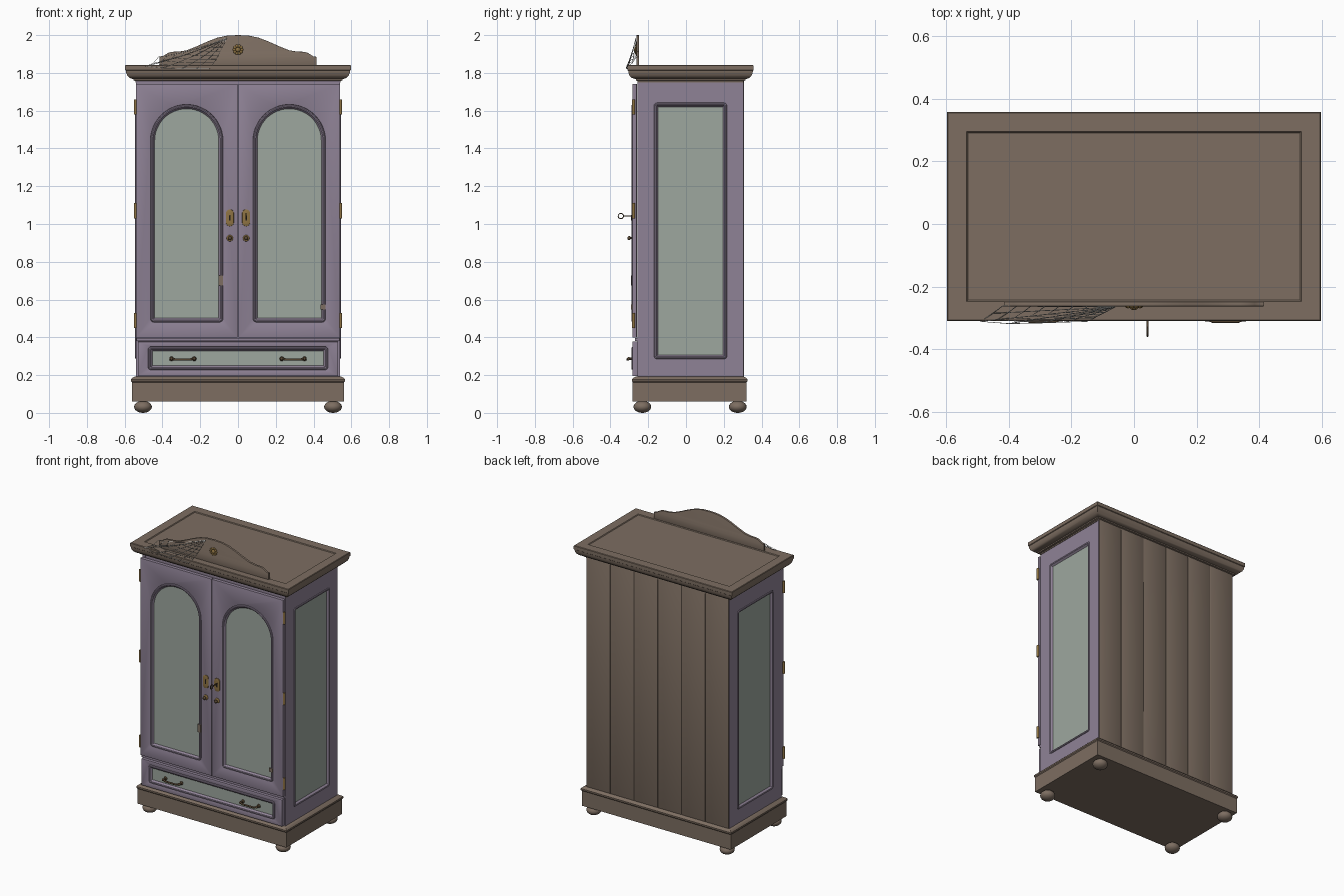
import bpy, bmesh, math
from mathutils import Vector, Matrix

if "Cube" in bpy.data.objects:
    bpy.data.objects.remove(bpy.data.objects["Cube"])

def material(name, col):
    m = bpy.data.materials.new(name)
    m.diffuse_color = (*col, 1)
    m.use_nodes = True
    m.node_tree.nodes["Principled BSDF"].inputs["Base Color"].default_value = m.diffuse_color
    return m

WOOD = material("brown wood", (0.205, 0.155, 0.120))
LILAC = material("lilac paint", (0.275, 0.225, 0.305))
GREEN = material("sage paint", (0.340, 0.390, 0.345))
BRASS = material("brass", (0.27, 0.17, 0.055))
BRONZE = material("dark bronze", (0.10, 0.065, 0.035))
BLACK = material("keyhole black", (0.015, 0.012, 0.010))
WEB = material("cobweb grey", (0.50, 0.50, 0.48))

# Planes: local (u, v, depth outward) -> world
FRONT = Matrix(((1, 0, 0, 0), (0, 0, -1, 0), (0, 1, 0, 0), (0, 0, 0, 1)))
RIGHT = Matrix(((0, 0, 1, 0), (1, 0, 0, 0), (0, 1, 0, 0), (0, 0, 0, 1)))
LEFT = Matrix(((0, 0, -1, 0), (1, 0, 0, 0), (0, 1, 0, 0), (0, 0, 0, 1)))
FLAT = Matrix.Identity(4)

def finish(name, bm, mats, angle=35):
    bmesh.ops.recalc_face_normals(bm, faces=bm.faces)
    me = bpy.data.meshes.new(name)
    bm.to_mesh(me)
    bm.free()
    for m in mats:
        me.materials.append(m)
    ob = bpy.data.objects.new(name, me)
    bpy.context.collection.objects.link(ob)
    bpy.ops.object.select_all(action='DESELECT')
    ob.select_set(True)
    bpy.context.view_layer.objects.active = ob
    bpy.ops.object.shade_smooth_by_angle(angle=math.radians(angle))
    return ob

def outline(u0, u1, v0, v1, rb=0.0, rt=0.0, d=0.0, n=12):
    """Rounded rectangle inset by d, with bottom and top corner radii."""
    u0, u1, v0, v1 = u0 + d, u1 - d, v0 + d, v1 - d
    rb, rt = max(rb - d, 0.0005), max(rt - d, 0.0005)
    pts = []
    for cu, cv, r, a0 in ((u0 + rb, v0 + rb, rb, 180), (u1 - rb, v0 + rb, rb, 270),
                          (u1 - rt, v1 - rt, rt, 0), (u0 + rt, v1 - rt, rt, 90)):
        for i in range(n + 1):
            a = math.radians(a0 + 90 * i / n)
            pts.append((cu + r * math.cos(a), cv + r * math.sin(a)))
    return pts

def loft(name, loops, mats, plane=FLAT, start=True, end=True, end_mat=0):
    """Skin between (outline, depth) loops, with optional caps."""
    bm = bmesh.new()
    rows = [[bm.verts.new(plane @ Vector((u, v, w))) for u, v in pts] for pts, w in loops]
    for a, b in zip(rows, rows[1:]):
        for i in range(len(a)):
            j = (i + 1) % len(a)
            bm.faces.new((a[i], a[j], b[j], b[i]))
    if start:
        bm.faces.new(rows[0][::-1])
    if end:
        bm.faces.new(rows[-1]).material_index = end_mat
    return finish(name, bm, mats)

def plate(name, outer, w0, w1, mat, plane=FRONT, hole=None, bevel=0.0):
    """Flat board between two depths, with an optional hole."""
    cu = bpy.data.curves.new(name, 'CURVE')
    cu.dimensions, cu.fill_mode = '2D', 'BOTH'
    cu.extrude = (w1 - w0) / 2 - bevel
    cu.bevel_depth, cu.bevel_resolution, cu.offset = bevel, 1, -bevel
    for pts in [outer] + ([hole] if hole else []):
        sp = cu.splines.new('POLY')
        sp.points.add(len(pts) - 1)
        for p, q in zip(sp.points, pts):
            p.co = (*q, 0, 1)
        sp.use_cyclic_u = True
    tmp = bpy.data.objects.new(name + "_curve", cu)
    bm = bmesh.new()
    bm.from_mesh(bpy.data.meshes.new_from_object(tmp))
    bpy.data.objects.remove(tmp)
    bmesh.ops.remove_doubles(bm, verts=bm.verts, dist=1e-5)
    bmesh.ops.transform(bm, verts=bm.verts, matrix=plane @ Matrix.Translation((0, 0, (w0 + w1) / 2)))
    for f in bm.faces:
        f.material_index = 0
    return finish(name, bm, [mat])

def rect(u0, u1, v0, v1):
    return [(u0, v0), (u1, v0), (u1, v1), (u0, v1)]

def box(name, x, y, z, mat, bevel=0.0):
    bm = bmesh.new()
    bmesh.ops.create_cube(bm, size=1)
    for v in bm.verts:
        v.co = [a[0] + (c + 0.5) * (a[1] - a[0]) for c, a in zip(v.co, (x, y, z))]
    if bevel:
        bmesh.ops.bevel(bm, geom=bm.edges[:], offset=bevel, segments=2, affect='EDGES', profile=0.5)
    return finish(name, bm, [mat])

def ball(name, loc, size, mat):
    bm = bmesh.new()
    bmesh.ops.create_uvsphere(bm, u_segments=20, v_segments=12, radius=1)
    bmesh.ops.transform(bm, verts=bm.verts, matrix=Matrix.Translation(loc) @ Matrix.Diagonal((*size, 1)))
    return finish(name, bm, [mat], 60)

def tube(name, paths, r, mat, res=2, cyclic=False):
    cu = bpy.data.curves.new(name, 'CURVE')
    cu.dimensions, cu.bevel_depth, cu.bevel_resolution, cu.use_fill_caps = '3D', r, res, True
    for pts in paths:
        sp = cu.splines.new('POLY')
        sp.points.add(len(pts) - 1)
        for p, q in zip(sp.points, pts):
            p.co = (*q, 1)
        sp.use_cyclic_u = cyclic
    tmp = bpy.data.objects.new(name + "_curve", cu)
    bm = bmesh.new()
    bm.from_mesh(bpy.data.meshes.new_from_object(tmp))
    bpy.data.objects.remove(tmp)
    for f in bm.faces:
        f.material_index = 0
    return finish(name, bm, [mat], 60)

# Moulding around every panel: (inset, depth relative to the board face)
BEAD = ((0, -0.004), (0.002, 0.003), (0.007, 0.005), (0.013, 0.003), (0.017, -0.003), (0.022, -0.009))

def panel(name, shape, face, plane):
    loft(name, [(outline(*shape, d=d), face + w) for d, w in BEAD],
         [LILAC, GREEN], plane, start=False, end_mat=1)

# Carcass core and side boards with recessed panels
box("carcass", (-0.525, 0.525), (-0.257, 0.296), (0.18, 1.76), LILAC)
side = (-0.17, 0.217, 0.285, 1.642, 0.018, 0.018)
for nm, pl in (("left", LEFT), ("right", RIGHT)):
    plate(nm + "_side_board", rect(-0.258, 0.304, 0.18, 1.76), 0.52, 0.54, LILAC, pl, outline(*side))
    panel(nm + "_side_panel", side, 0.54, pl)

# Back planks
for i in range(6):
    x = -0.537 + i * 0.179
    box(f"back_plank_{i + 1}", (x, x + 0.179), (0.285, 0.306), (0.185, 1.76), WOOD, 0.004)

# Arched doors with their fittings
for s, nm in ((-1, "left"), (1, "right")):
    u0, u1 = sorted((s * 0.0025, s * 0.54))
    p0, p1 = sorted((s * 0.08, s * 0.463))
    arch = (p0, p1, 0.48, 1.632, 0.02, 0.1915)
    plate(nm + "_door", rect(u0, u1, 0.398, 1.742), 0.26, 0.284, LILAC, FRONT, outline(*arch), 0.003)
    panel(nm + "_door_panel", arch, 0.284, FRONT)
    c = s * 0.043
    plate(nm + "_escutcheon", outline(c - 0.021, c + 0.021, 0.988, 1.077, 0.021, 0.021), 0.282, 0.289, BRASS, bevel=0.002)
    plate(nm + "_keyhole", outline(c - 0.004, c + 0.004, 1.018, 1.048, 0.001, 0.004), 0.287, 0.2905, BLACK)
    ball(nm + "_knob_plate", (c, -0.285, 0.925), (0.017, 0.005, 0.017), BRASS)
    ball(nm + "_knob", (c, -0.301, 0.925), (0.011, 0.009, 0.011), BRONZE)
    tube(nm + "_knob_stem", [[(c, -0.284, 0.925), (c, -0.3, 0.925)]], 0.005, BRONZE)
    for i, z in enumerate((0.49, 1.07, 1.62)):
        tube(f"{nm}_hinge_{i + 1}", [[(s * 0.543, -0.278, z - 0.04), (s * 0.543, -0.278, z + 0.04)]], 0.008, BRASS)

# Worn patches on the door mouldings
plate("left_worn_patch", rect(-0.104, -0.079, 0.675, 0.728), 0.283, 0.2905, WOOD)
plate("right_worn_patch", rect(0.437, 0.463, 0.548, 0.573), 0.283, 0.2905, WOOD)

# Drawer with two pulls
drawer = (-0.475, 0.475, 0.228, 0.35, 0.015, 0.015)
plate("drawer_front", rect(-0.53, 0.53, 0.195, 0.377), 0.25, 0.284, LILAC, FRONT, outline(*drawer), 0.003)
panel("drawer_panel", drawer, 0.284, FRONT)
box("drawer_rail", (-0.538, 0.538), (-0.27, -0.25), (0.38, 0.396), LILAC)
for s, nm in ((-1, "left"), (1, "right")):
    a, b = s * 0.232, s * 0.352
    tube(nm + "_drawer_pull", [[(a, -0.272, 0.285), (a, -0.303, 0.287), (a + s * 0.02, -0.31, 0.283),
                                (b - s * 0.02, -0.31, 0.283), (b, -0.303, 0.287), (b, -0.272, 0.285)]], 0.006, BRONZE)
    for i, x in enumerate((a, b)):
        ball(f"{nm}_pull_rosette_{i + 1}", (x, -0.278, 0.286), (0.012, 0.006, 0.012), BRONZE)
        ball(f"{nm}_pull_end_{i + 1}", (x, -0.304, 0.287), (0.009, 0.008, 0.009), BRONZE)

# Key in the right door
tube("key_shaft", [[(0.043, -0.285, 1.042), (0.043, -0.332, 1.042)]], 0.0035, BRONZE)
ring = [(0.043, -0.345 + 0.014 * math.cos(t * math.pi / 10), 1.042 + 0.014 * math.sin(t * math.pi / 10)) for t in range(20)]
tube("key_ring", [ring], 0.0025, BRONZE, cyclic=True)

# Cornice and plinth: stacked rectangles (inset, height)
def stack(name, x, y0, y1, prof):
    loft(name, [(rect(-x + d, x - d, y0 + d, y1 - d), z) for d, z in prof], [WOOD])

stack("cornice", 0.597, -0.31, 0.358, ((0.054, 1.748), (0.054, 1.756), (0.044, 1.76), (0.044, 1.768), (0.036, 1.769),
      (0.024, 1.773), (0.012, 1.784), (0.005, 1.80), (0.004, 1.812), (0, 1.815), (0, 1.838), (0.003, 1.841),
      (0.063, 1.841), (0.067, 1.836)))
stack("plinth", 0.567, -0.287, 0.325, ((0.005, 0.06), (0.005, 0.162), (0, 0.168), (0, 0.178), (0.008, 0.186), (0.02, 0.192)))

# Bun feet
for x in (-0.503, 0.503):
    for y in (-0.231, 0.274):
        ball(f"{'left' if x < 0 else 'right'}_{'front' if y < 0 else 'back'}_foot", (x, y, 0.032), (0.047, 0.047, 0.032), WOOD)

# Curved crest board with rosette
half = [(0.415, 1.838), (0.415, 1.885), (0.40, 1.887), (0.385, 1.897), (0.365, 1.908), (0.34, 1.912), (0.31, 1.913),
        (0.27, 1.92), (0.22, 1.94), (0.16, 1.967), (0.11, 1.986), (0.06, 1.997)]
plate("crest", half + [(0, 2.0)] + [(-x, z) for x, z in half[::-1]], 0.248, 0.263, WOOD, bevel=0.002)
ball("rosette_centre", (0, -0.266, 1.923), (0.013, 0.009, 0.013), BRASS)
for i in range(10):
    a = i * math.tau / 10
    ball(f"rosette_petal_{i + 1}", (0.02 * math.cos(a), -0.264, 1.923 + 0.02 * math.sin(a)), (0.008, 0.005, 0.008), BRASS)

# Cobweb draped from the crest to the cornice
apex = Vector((-0.06, -0.265, 1.985))
ends = [Vector(e) for e in ((-0.42, -0.262, 1.885), (-0.45, -0.285, 1.85), (-0.49, -0.311, 1.835), (-0.40, -0.318, 1.826),
                            (-0.30, -0.316, 1.822), (-0.22, -0.313, 1.822), (-0.15, -0.311, 1.822))]
spokes = [[apex.lerp(e, t / 8) - Vector((0, 0, 0.05 * t / 8 * (1 - t / 8))) for t in range(9)] for e in ends]
rungs = [[sp[t] for sp in spokes] for t in range(2, 9)]
tube("cobweb", spokes + rungs, 0.0012, WEB, 0)
